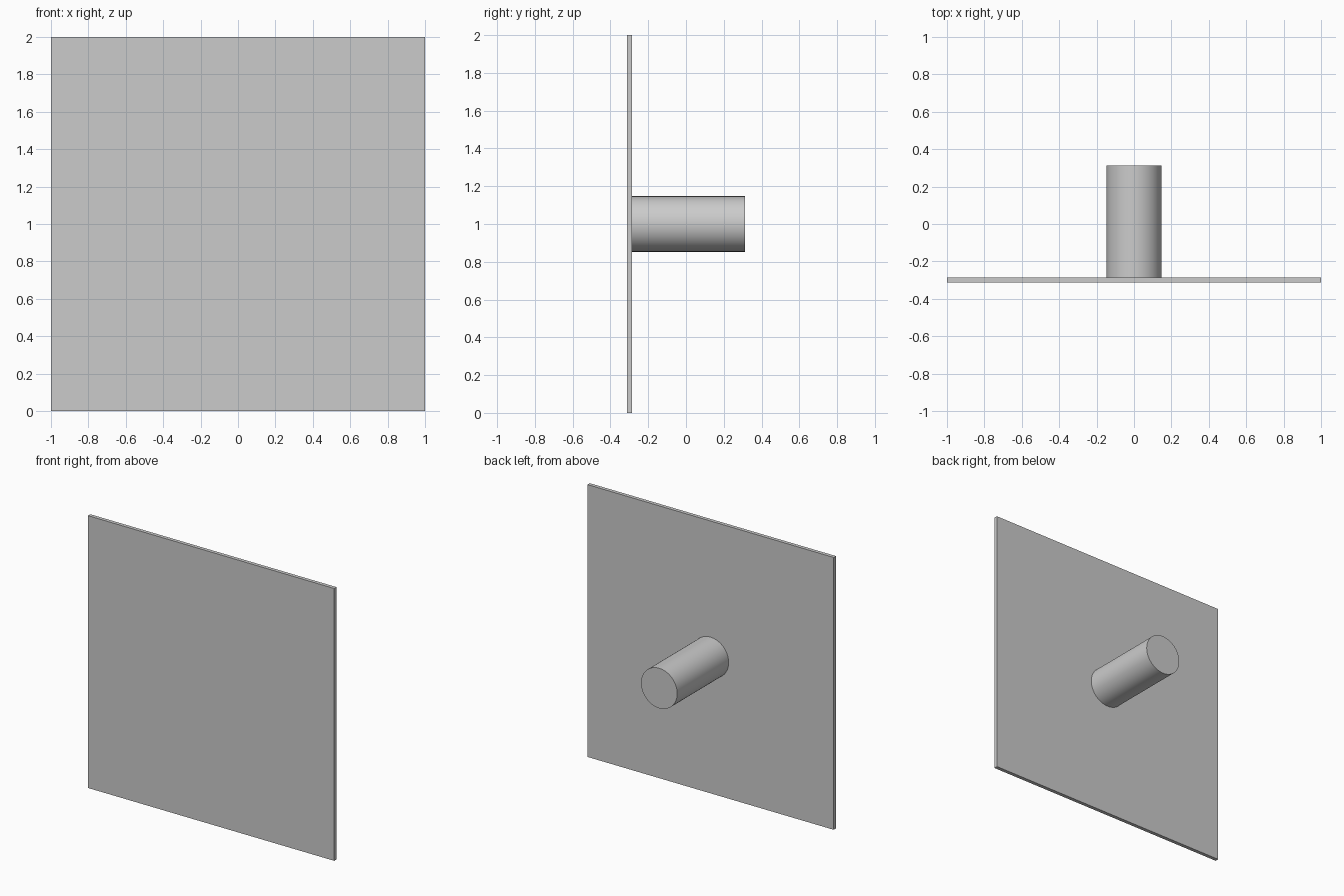
import bpy
import math

if "Cube" in bpy.data.objects:
    bpy.data.objects.remove(bpy.data.objects["Cube"])

BACK, FRONT = 0.312, -0.312   # overall depth limits in y
THICK = 0.027                 # plate thickness
RADIUS = 0.147                # peg radius

# Square upright plate
bpy.ops.mesh.primitive_cube_add(size=1, location=(0, FRONT + THICK / 2, 1))
plate = bpy.context.object
plate.name = "plate"
plate.scale = (2, THICK, 2)
bpy.ops.object.transform_apply(location=False, rotation=False, scale=True)

# Round peg standing out from the middle of the plate's back
start = FRONT + THICK
bpy.ops.mesh.primitive_cylinder_add(
    vertices=64, radius=RADIUS, depth=BACK - start,
    location=(0, (BACK + start) / 2, 1), rotation=(math.pi / 2, 0, 0))
peg = bpy.context.object
peg.name = "peg"
bpy.ops.object.shade_smooth_by_angle(angle=math.radians(30))
